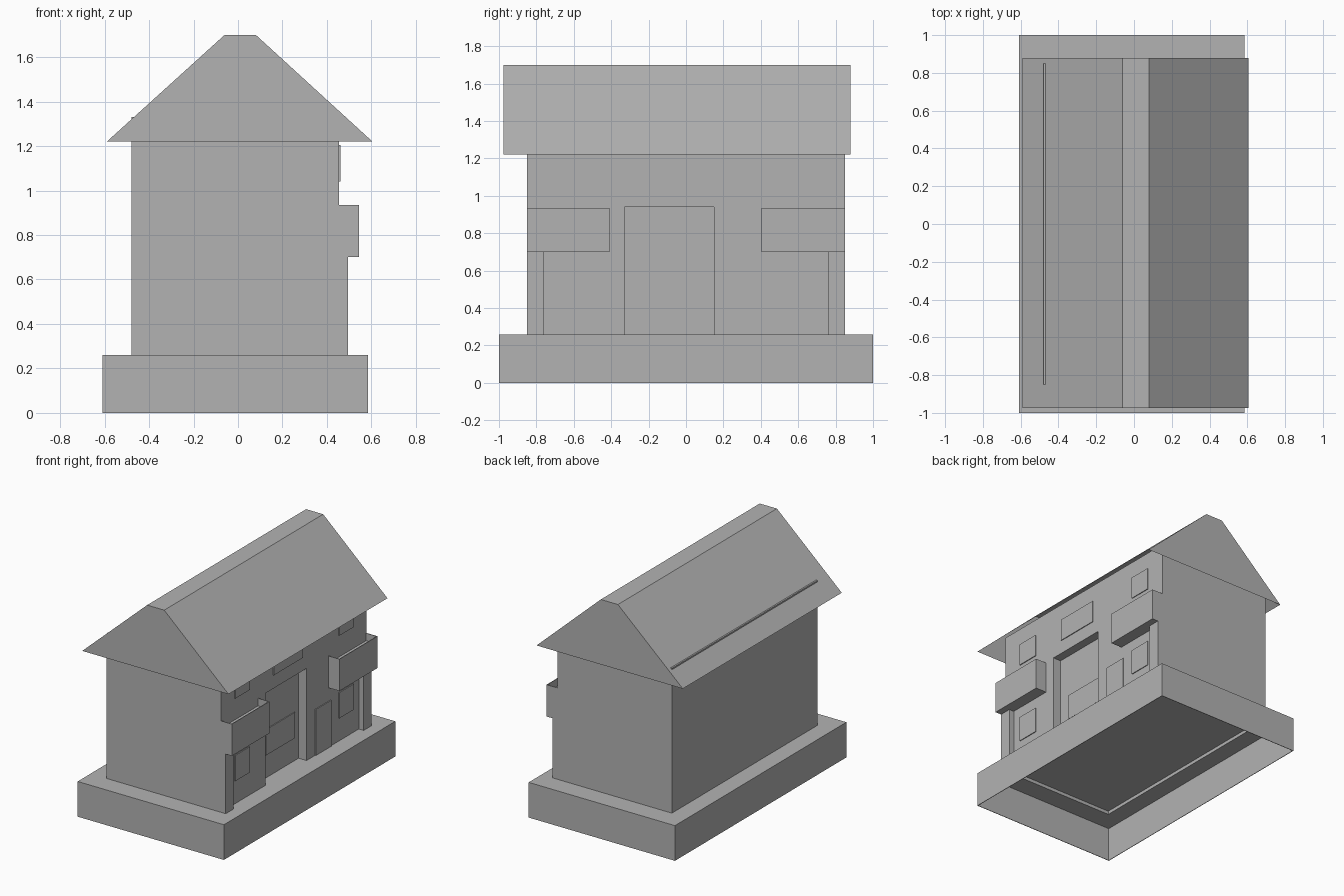
import bpy, bmesh

default = bpy.data.objects.get("Cube")
if default:
    bpy.data.objects.remove(default, do_unlink=True)

GREY = (0.45, 0.45, 0.45, 1)
plaster = bpy.data.materials.new("plain_grey")
plaster.use_nodes = True
plaster.diffuse_color = GREY
plaster.node_tree.nodes["Principled BSDF"].inputs["Base Color"].default_value = GREY


def finish(name, bm):
    mesh = bpy.data.meshes.new(name)
    bm.to_mesh(mesh)
    bm.free()
    mesh.materials.append(plaster)
    obj = bpy.data.objects.new(name, mesh)
    bpy.context.collection.objects.link(obj)
    return obj


def box_mesh(x, y, z):
    bm = bmesh.new()
    bmesh.ops.create_cube(bm, size=1)
    for v in bm.verts:
        for axis, (lo, hi) in enumerate((x, y, z)):
            v.co[axis] = hi if v.co[axis] > 0 else lo
    bm.normal_update()
    return bm


def box(name, x, y, z):
    return finish(name, box_mesh(x, y, z))


def cut(target, name, x, y, z):
    cutter = box(name, x, y, z)
    cutter.hide_render = True
    cutter.hide_set(True)
    mod = target.modifiers.new(name, "BOOLEAN")
    mod.operation = "DIFFERENCE"
    mod.solver = "EXACT"
    mod.object = cutter


# Hollow base: thin walls, open below, with an opening under the house
BASE_TOP = 0.26
base = box("base", (-0.61, 0.585), (-1, 1), (0, BASE_TOP))
cut(base, "base_hollow_cutter", (-0.606, 0.581), (-0.996, 0.996), (-0.1, 0.255))
cut(base, "base_opening_cutter", (-0.475, 0.385), (-0.845, 0.845), (0.2, 0.3))

# House body with a recessed entrance bay and a raised floor
WALL = 0.455
body = box("house_body", (-0.48, WALL), (-0.85, 0.85), (BASE_TOP, 1.33))
cut(body, "entrance_recess_cutter", (0.39, 0.6), (-0.33, 0.15), (0.2, 0.94))
cut(body, "floor_cutter", (-0.475, 0.385), (-0.845, 0.845), (0.2, 0.28))

# Roof: hollow shell with a flat ridge, open underneath
profile = ((-0.59, 1.22), (-0.06, 1.70), (0.08, 1.70), (0.605, 1.22))
bm = bmesh.new()
front, back = [[bm.verts.new((x, y, z)) for x, z in profile] for y in (-0.975, 0.88)]
bm.faces.new(front)
bm.faces.new(back[::-1])
for i in range(3):
    bm.faces.new((front[i], back[i], back[i + 1], front[i + 1]))
bmesh.ops.recalc_face_normals(bm, faces=bm.faces)
finish("roof", bm)

# Balconies with open tops, each above a corner post
for side, y, post in (("right", (-0.85, -0.41), (-0.85, -0.76)),
                      ("left", (0.405, 0.85), (0.76, 0.85))):
    balcony = box(side + "_balcony", (WALL, 0.545), y, (0.70, 0.935))
    cut(balcony, side + "_balcony_cutter", (WALL, 0.54),
        (y[0] + 0.005, y[1] - 0.005), (0.88, 1))
    box(side + "_post", (WALL, 0.495), post, (BASE_TOP, 0.70))

# Thin window plates, two rows
for side, y, face in (("right", (-0.69, -0.52), WALL), ("left", (0.525, 0.695), WALL),
                      ("middle", (-0.24, 0.10), 0.39)):
    box(side + "_lower_window", (face, face + 0.006), y, (0.43, 0.62))
    box(side + "_upper_window", (WALL, WALL + 0.006), y, (1.04, 1.205))

# Small side door
box("side_door", (WALL, WALL + 0.006), (0.25, 0.43), (BASE_TOP, 0.60))
